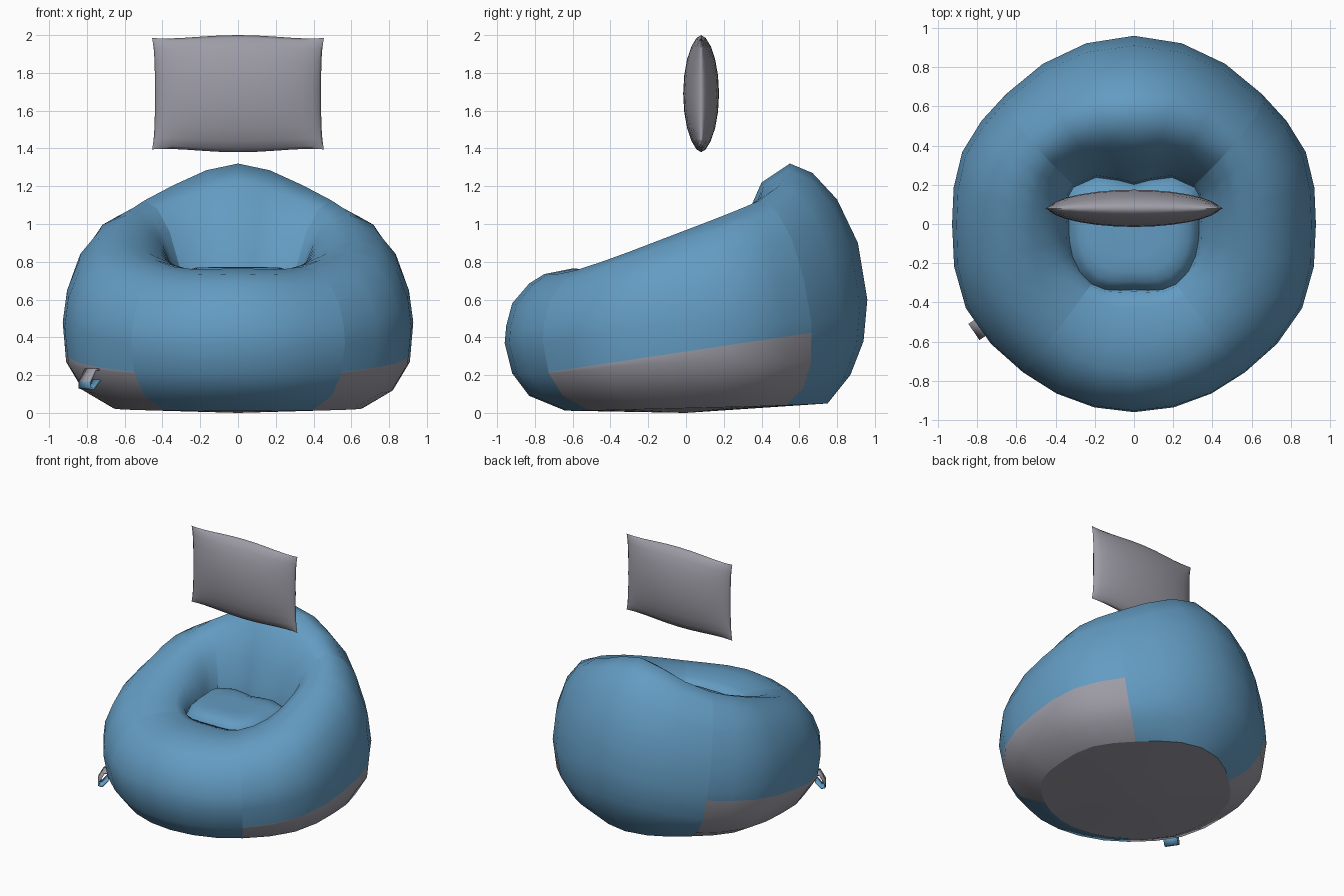
import bpy, bmesh, math
from mathutils import Vector

if "Cube" in bpy.data.objects:
    bpy.data.objects.remove(bpy.data.objects["Cube"])


def material(name, rgb):
    m = bpy.data.materials.new(name)
    m.diffuse_color = (*rgb, 1)
    m.use_nodes = True
    m.node_tree.nodes["Principled BSDF"].inputs["Base Color"].default_value = m.diffuse_color
    return m


BLUE = material("blue fabric", (0.125, 0.33, 0.54))
GREY = material("grey fabric", (0.34, 0.335, 0.385))


def finish(name, bm, mats, mirror=False, angle=60):
    me = bpy.data.meshes.new(name)
    bm.to_mesh(me)
    bm.free()
    ob = bpy.data.objects.new(name, me)
    bpy.context.collection.objects.link(ob)
    for m in mats:
        me.materials.append(m)
    if mirror:
        mod = ob.modifiers.new("mirror", 'MIRROR')
        mod.use_clip = True
        mod.merge_threshold = 0.0005
    bpy.ops.object.select_all(action='DESELECT')
    ob.select_set(True)
    bpy.context.view_layer.objects.active = ob
    bpy.ops.object.shade_smooth_by_angle(angle=math.radians(angle))
    return ob


# Cross-sections of the ring (radius, height), from the seat over the rim to the floor
FRONT = [(.33, .66), (.345, .725), (.43, .752), (.6, .765), (.75, .735), (.83, .685),
         (.92, .58), (.952, .46), (.96, .37), (.92, .21), (.83, .09), (.64, .012)]
FRONT_SEAM = [(.37, .66), (.385, .73), (.45, .76), (.6, .775), (.72, .755), (.82, .69),
              (.9, .58), (.94, .46), (.945, .37), (.91, .21), (.82, .09), (.64, .012)]
SIDE = [(.33, .68), (.345, .76), (.41, .87), (.51, .95), (.62, .968), (.74, .92),
        (.84, .81), (.905, .65), (.928, .48), (.91, .27), (.82, .12), (.66, .025)]
BACK_SEAM = [(.36, .68), (.37, .78), (.44, .96), (.53, 1.08), (.63, 1.125), (.74, 1.07),
             (.84, .92), (.905, .7), (.93, .48), (.9, .27), (.82, .13), (.68, .04)]
BACK = [(.20, .68), (.21, .77), (.29, .97), (.40, 1.22), (.55, 1.32), (.67, 1.27),
        (.8, 1.13), (.91, .9), (.96, .6), (.94, .38), (.87, .2), (.75, .05)]
# (section, inner angle, outer angle), measured from the front
KEYS = [(FRONT, 0, 0), (FRONT_SEAM, 35, 37.5), (SIDE, 90, 90),
        (BACK_SEAM, 121, 141), (BACK, 180, 180)]
STEPS = [3, 4, 4, 3]
COUNT = len(FRONT)


def key_point(k, j):
    """Angle, radius, height of a section point; sections mirror past both ends."""
    if k < 0:
        a, r, z = key_point(-k, j)
        return Vector((-a, r, z))
    if k > 4:
        a, r, z = key_point(8 - k, j)
        return Vector((360 - a, r, z))
    sec, a0, a1 = KEYS[k]
    return Vector((a0 + (a1 - a0) * j / (COUNT - 1), *sec[j]))


def ring_point(k, u, j):
    p0, p1, p2, p3 = (key_point(k + d, j) for d in (-1, 0, 1, 2))
    a = p1.x + (p2.x - p1.x) * u
    # radius and height follow a smooth spline over the angle
    m1 = (p2 - p0) / (p2.x - p0.x) * (p2.x - p1.x)
    m2 = (p3 - p1) / (p3.x - p1.x) * (p2.x - p1.x)
    q = (p1 * (2*u**3 - 3*u**2 + 1) + m1 * (u**3 - 2*u**2 + u)
         + p2 * (3*u**2 - 2*u**3) + m2 * (u**3 - u**2))
    # panels swell between the seams
    swell = 0.024 * math.sin(math.pi * u) ** 2 if k in (1, 2) and j > 4 else 0
    r = q.y + swell
    t = math.radians(a)
    return Vector((r * math.sin(t), -r * math.cos(t), q.z))


def columns(first, last):
    cols = []
    for k in range(first, last):
        for s in range(STEPS[k] + (k == last - 1)):
            cols.append([ring_point(k, s / STEPS[k], j) for j in range(COUNT)])
    return cols


def panel(name, first, last, grey_band=False):
    bm = bmesh.new()
    grid = [[bm.verts.new(p) for p in col] for col in columns(first, last)]
    for a, b in zip(grid, grid[1:]):
        for j in range(COUNT - 1):
            bm.faces.new((a[j], a[j + 1], b[j + 1], b[j]))
    if grey_band:
        # cut along the sloping colour line, then colour everything below it
        co, no = Vector((0, 0, .325)), Vector((0, -.15, 1)).normalized()
        bmesh.ops.bisect_plane(bm, geom=bm.verts[:] + bm.edges[:] + bm.faces[:],
                               plane_co=co, plane_no=no, dist=1e-5)
        for f in bm.faces:
            f.material_index = int((f.calc_center_median() - co).dot(no) < 0)
    return finish(name, bm, [BLUE, GREY], mirror=True, angle=80)


panel("front_panel", 0, 1)
panel("side_panels", 1, 3, grey_band=True)
panel("back_panel", 3, 4)


def disc(name, loop, centre, fractions, height, mat, up):
    """Half disc of rings filling a half loop, mirrored to a whole one."""
    bm = bmesh.new()
    c = bm.verts.new(centre)
    rings = [[bm.verts.new(height(centre.lerp(p, f), f)) for p in loop] for f in fractions]
    for i in range(len(loop) - 1):
        bm.faces.new((c, rings[0][i], rings[0][i + 1]))
        for a, b in zip(rings, rings[1:]):
            bm.faces.new((a[i], b[i], b[i + 1], a[i + 1]))
    if not up:
        bmesh.ops.reverse_faces(bm, faces=bm.faces[:])
    return finish(name, bm, [mat], mirror=True)


cols = columns(0, 4)
# Slightly domed seat cushion inside the ring
disc("seat", [c[0] for c in cols], Vector((0, -.07, .77)), (.35, .65, .85, .95, 1.04),
     lambda p, f: Vector((p.x, p.y, .772 - .075 * f ** 8)), BLUE, True)
# Floor disc
disc("base", [c[-1] for c in cols], Vector((0, 0, 0)), (.4, .8, 1),
     lambda p, f: p, GREY, False)

# Pillow: two bulging sheets sharing a wavy, pinched outline
bm = bmesh.new()
NX, NZ = 14, 10
for side in (-1, 1):
    g = []
    for i in range(NX + 1):
        u = -math.cos(math.pi * i / NX)
        row = []
        for k in range(NZ + 1):
            v = -math.cos(math.pi * k / NZ)
            x = u * (.44 + .015 * v ** 4)
            z = 1.69 + v * (.31 - .05 * u ** 2 + .035 * u ** 4)
            y = .08 + side * .095 * max(0, (1 - u * u) * (1 - v * v)) ** .58
            row.append(bm.verts.new((x, y, z)))
        g.append(row)
    for a, b in zip(g, g[1:]):
        for k in range(NZ):
            q = (a[k], b[k], b[k + 1], a[k + 1])
            bm.faces.new(q if side < 0 else q[::-1])
bmesh.ops.remove_doubles(bm, verts=bm.verts[:], dist=1e-4)
finish("pillow", bm, [GREY], angle=100)

# Folded pull tab on the left side, grey above and blue at the fold
bm = bmesh.new()
t = math.radians(-56)
out, along = Vector((math.sin(t), -math.cos(t), 0)), Vector((math.cos(t), math.sin(t), 0))
path = [(.91, .235), (.945, .235), (.985, .165), (.985, .13), (.955, .12), (.91, .17)]
rows = [[bm.verts.new(out * r + along * w + Vector((0, 0, z))) for w in (-.05, .05)]
        for r, z in path]
for n, (a, b) in enumerate(zip(rows, rows[1:])):
    bm.faces.new((a[0], b[0], b[1], a[1])).material_index = int(n < 2)
tab = finish("pull_tab", bm, [BLUE, GREY], angle=20)
tab.modifiers.new("thickness", 'SOLIDIFY').thickness = .012
